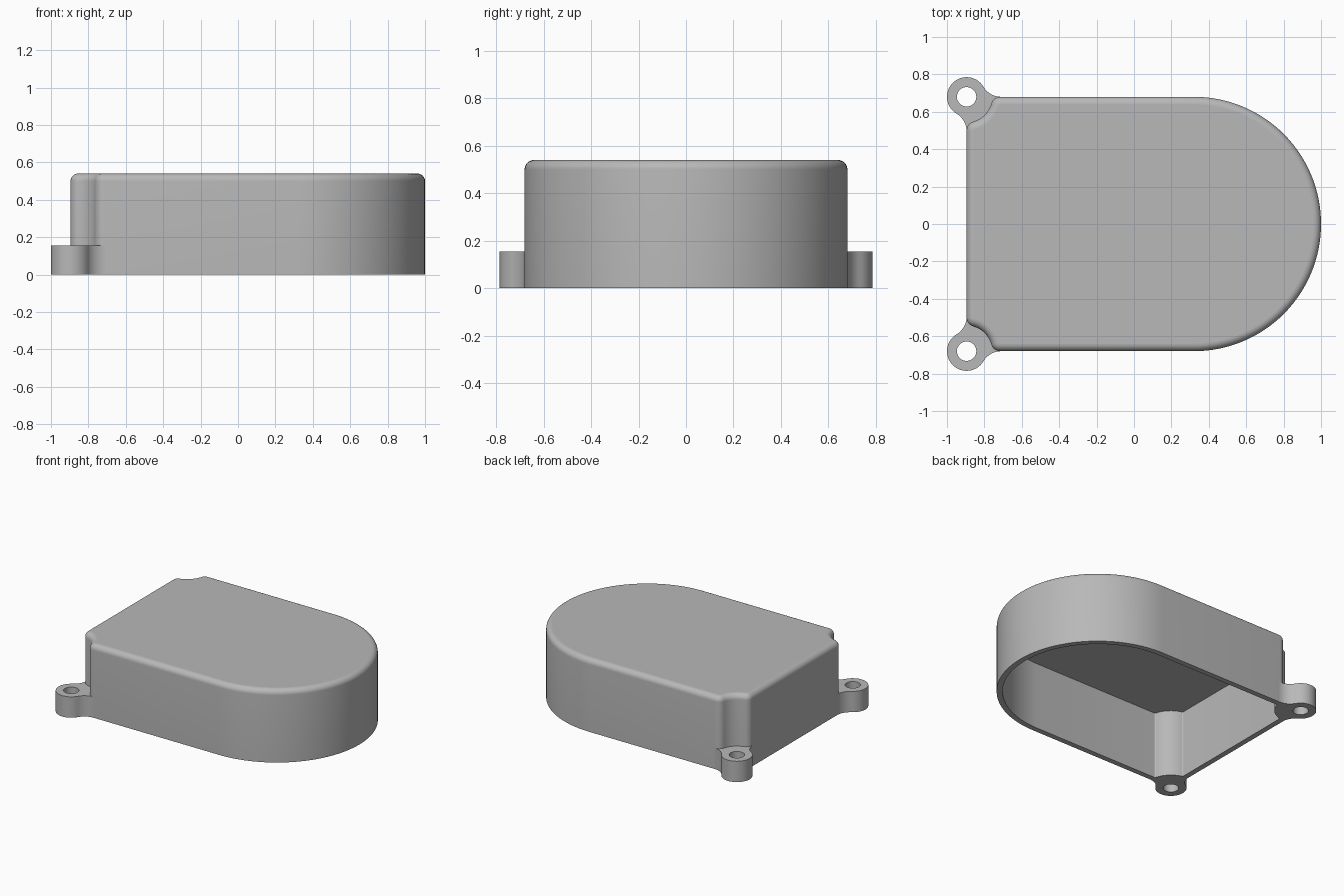
import bpy, bmesh
from math import sin, cos, pi, radians, atan2, sqrt

cube = bpy.data.objects.get("Cube")
if cube:
    bpy.data.objects.remove(cube, do_unlink=True)

HALF_W = 0.68              # half width and radius of the rounded end
BACK_X = -0.895            # flat end, also the lug centre
HEIGHT, WALL, ROUND = 0.54, 0.04, 0.04
SCOOP_R, SCOOP_F = 0.137, 0.05   # corner scoop and its blends
LUG_R, LUG_F, HOLE_R, LUG_H = 0.105, 0.11, 0.052, 0.155

grey = bpy.data.materials.new("grey plastic")
grey.use_nodes = True
colour = (0.48, 0.48, 0.48, 1)
grey.diffuse_color = colour
grey.node_tree.nodes["Principled BSDF"].inputs["Base Color"].default_value = colour


def arc(cx, cy, r, a0, a1, n):
    """Points along an arc, angles in radians."""
    angles = [a0 + (a1 - a0) * i / n for i in range(n + 1)]
    return [(cx + r * cos(a), cy + r * sin(a)) for a in angles]


def corner(t):
    """Scooped corner at +y, offset inward by t."""
    d = sqrt((SCOOP_R + SCOOP_F) ** 2 - SCOOP_F ** 2)
    a = atan2(SCOOP_F, d)
    pts = arc(BACK_X + d, HALF_W - SCOOP_F, SCOOP_F - t, pi / 2, pi - a, 8)
    pts += arc(BACK_X, HALF_W, SCOOP_R + t, -a, a - pi / 2, 10)[1:-1]
    pts += arc(BACK_X + SCOOP_F, HALF_W - d, SCOOP_F - t, pi / 2 + a, pi, 8)
    return pts


def outline(t):
    """Whole body outline, offset inward by t."""
    side = corner(t)
    nose = arc(1 - HALF_W, 0, HALF_W - t, -pi / 2, pi / 2, 64)
    return nose + side + [(x, -y) for x, y in reversed(side)]


def finish(bm, name):
    bmesh.ops.recalc_face_normals(bm, faces=bm.faces)
    mesh = bpy.data.meshes.new(name)
    bm.to_mesh(mesh)
    bm.free()
    mesh.materials.append(grey)
    ob = bpy.data.objects.new(name, mesh)
    bpy.context.collection.objects.link(ob)
    bpy.ops.object.select_all(action='DESELECT')
    ob.select_set(True)
    bpy.context.view_layer.objects.active = ob
    bpy.ops.object.shade_smooth_by_angle(angle=radians(30))
    for p in mesh.polygons:          # keep the caps and rims flat
        if abs(p.normal.z) > 0.999:
            p.use_smooth = False


# Hollow cover: inner ceiling, inner wall, rim, outer wall, rounded top edge
levels = [(WALL, HEIGHT - WALL), (WALL, 0), (0, 0)]
for i in range(9):
    a = pi / 2 * i / 8
    levels.append((ROUND * (1 - cos(a)) * 0.99, HEIGHT - ROUND + ROUND * sin(a)))
bm = bmesh.new()
rings = [[bm.verts.new((x, y, z)) for x, y in outline(t)] for t, z in levels]
for low, high in zip(rings, rings[1:]):
    for i in range(len(low)):
        bm.faces.new((low[i - 1], low[i], high[i], high[i - 1]))
bm.faces.new(rings[0])
bm.faces.new(rings[-1])
finish(bm, "cover_shell")


# Screw lugs with a through hole, blended into the scooped corners
def lug(name, side):
    d = sqrt((LUG_R + LUG_F) ** 2 - LUG_F ** 2)
    b = atan2(LUG_F, d)
    edge = arc(BACK_X + d, HALF_W + LUG_F, LUG_F, 1.5 * pi, pi + b, 10)
    edge += arc(BACK_X, HALF_W, LUG_R, b, 1.5 * pi - b, 32)[1:-1]
    edge += arc(BACK_X - LUG_F, HALF_W - d, LUG_F, pi / 2 - b, 0, 10)
    edge += reversed(corner(WALL / 2))
    hole = arc(BACK_X, HALF_W, HOLE_R, 0, 2 * pi, 32)[:-1]
    bm = bmesh.new()
    edges = []
    for loop in (edge, hole):
        vs = [bm.verts.new((x, y * side, 0)) for x, y in loop]
        edges += [bm.edges.new((vs[i - 1], vs[i])) for i in range(len(vs))]
    bmesh.ops.triangle_fill(bm, edges=edges, use_beauty=True)
    ext = bmesh.ops.extrude_face_region(bm, geom=bm.faces[:], use_keep_orig=True)
    top = [v for v in ext["geom"] if isinstance(v, bmesh.types.BMVert)]
    bmesh.ops.translate(bm, verts=top, vec=(0, 0, LUG_H))
    finish(bm, name)


lug("back_screw_lug", 1)
lug("front_screw_lug", -1)
